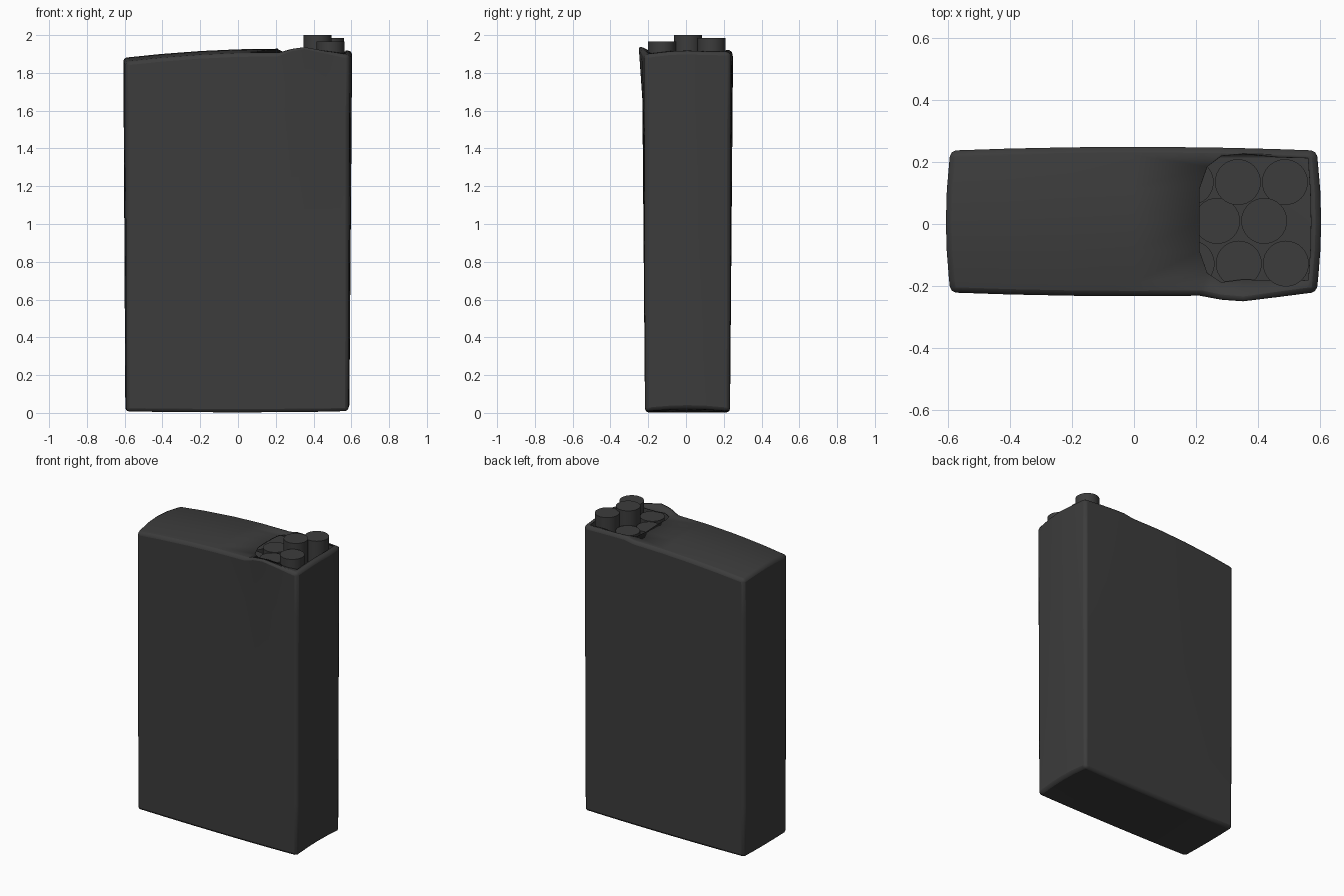
import bpy, bmesh
from mathutils import Vector

if "Cube" in bpy.data.objects:
    bpy.data.objects.remove(bpy.data.objects["Cube"])

dark = bpy.data.materials.new("dark_grey")
dark.diffuse_color = (0.045, 0.045, 0.045, 1)
dark.use_nodes = True
dark.node_tree.nodes["Principled BSDF"].inputs["Base Color"].default_value = dark.diffuse_color


def finish(bm, name, angle=0.7):
    mesh = bpy.data.meshes.new(name)
    bm.to_mesh(mesh)
    bm.free()
    obj = bpy.data.objects.new(name, mesh)
    bpy.context.collection.objects.link(obj)
    mesh.materials.append(dark)
    bpy.ops.object.select_all(action='DESELECT')
    obj.select_set(True)
    bpy.context.view_layer.objects.active = obj
    bpy.ops.object.shade_smooth_by_angle(angle=angle)
    return obj


# Paper pack: a box cut into panels
X, Y, H = 0.585, 0.225, 1.9
bm = bmesh.new()
bmesh.ops.create_cube(bm, size=1)
for v in bm.verts:
    v.co = Vector((v.co.x * 2 * X, v.co.y * 2 * Y, (v.co.z + 0.5) * H))
cuts = [(-0.4, -0.2, 0, 0.21, 0.28, 0.35, 0.46, 0.555),
        (-0.185, -0.09, 0, 0.1, 0.2), (0.35, 1.0, 1.6)]
for axis, places in enumerate(cuts):
    n = Vector((axis == 0, axis == 1, axis == 2))
    for p in places:
        bmesh.ops.bisect_plane(bm, geom=bm.verts[:] + bm.edges[:] + bm.faces[:],
                               plane_co=n * p, plane_no=n)

# Torn corner opening in the top
hole = []
for f in bm.faces:
    c = f.calc_center_median()
    if c.z > H - 0.01 and 0.21 < c.x < 0.555 and -0.185 < c.y < 0.2:
        hole.append(f)
bmesh.ops.delete(bm, geom=hole, context='FACES')

# Soft bulges of the paper, domed top and raised torn edge
for v in bm.verts:
    x, y, z = v.co
    t, sx, sy = z / H, x / X, y / Y
    v.co.x += 0.015 * sx * (1 - sy * sy) * abs(sx) ** 3 * (0.3 + 0.7 * t) + 0.004 * t * max(sx, 0) - 0.007 * max(-sx, 0)
    v.co.y += 0.008 + 0.012 * sy * (1 - sx * sx) * t + 0.004 * sy * t
    if z > H - 0.01:
        v.co.z = 1.928 - 0.05 * ((x - 0.2) / 0.8) ** 2 - 0.022 * sy * sy
        if x > 0.27 and y < -0.2:
            rise = max(0, 1 - abs(x - 0.35) / 0.22)
            v.co.z += 0.04 * rise
            v.co.y -= 0.022 * rise
        elif x > 0.27 and y > 0.19:
            v.co.z += 0.012
    elif z < 0.01:
        v.co.z = 0.008 - 0.005 * (1 - sx * sx) + 0.015 * (1 - sy * sy) * max(sx, 0) ** 6

# Ragged hole outline
for v in bm.verts:
    if v.is_boundary:
        if v.co.x < 0.22 and abs(v.co.y) > 0.15:
            v.co.x += 0.025
            v.co.y *= 0.84
        elif 0.34 < v.co.x < 0.37:
            v.co.y += 0.008
pack = finish(bm, "paper_pack")
bev = pack.modifiers.new("soft_edges", 'BEVEL')
bev.width, bev.segments = 0.018, 2
bev.limit_method, bev.angle_limit = 'ANGLE', 0.9
sol = pack.modifiers.new("paper_thickness", 'SOLIDIFY')
sol.thickness, sol.offset = 0.006, -1

# Cigarettes packed in three staggered rows: row y, first x, heights from the right
rows = [(-0.128, 0.49, {0: 1.965, 1: 1.90}),
        (0.01, 0.42, {0: 2.0, 1: 1.90}),
        (0.135, 0.487, {0: 1.985, 1: 1.905})]
r = 0.074
for ri, (y, x0, tops) in enumerate(rows):
    for i in range(7):
        x = x0 - i * 0.152
        if x < -0.5:
            continue
        top = tops.get(i, 1.875)
        bm = bmesh.new()
        bmesh.ops.create_cone(bm, cap_ends=True, segments=32, radius1=r,
                              radius2=r, depth=top - 0.04)
        bmesh.ops.translate(bm, verts=bm.verts, vec=(x, y, (top + 0.04) / 2))
        finish(bm, f"cigarette_{ri + 1}_{i + 1}")
